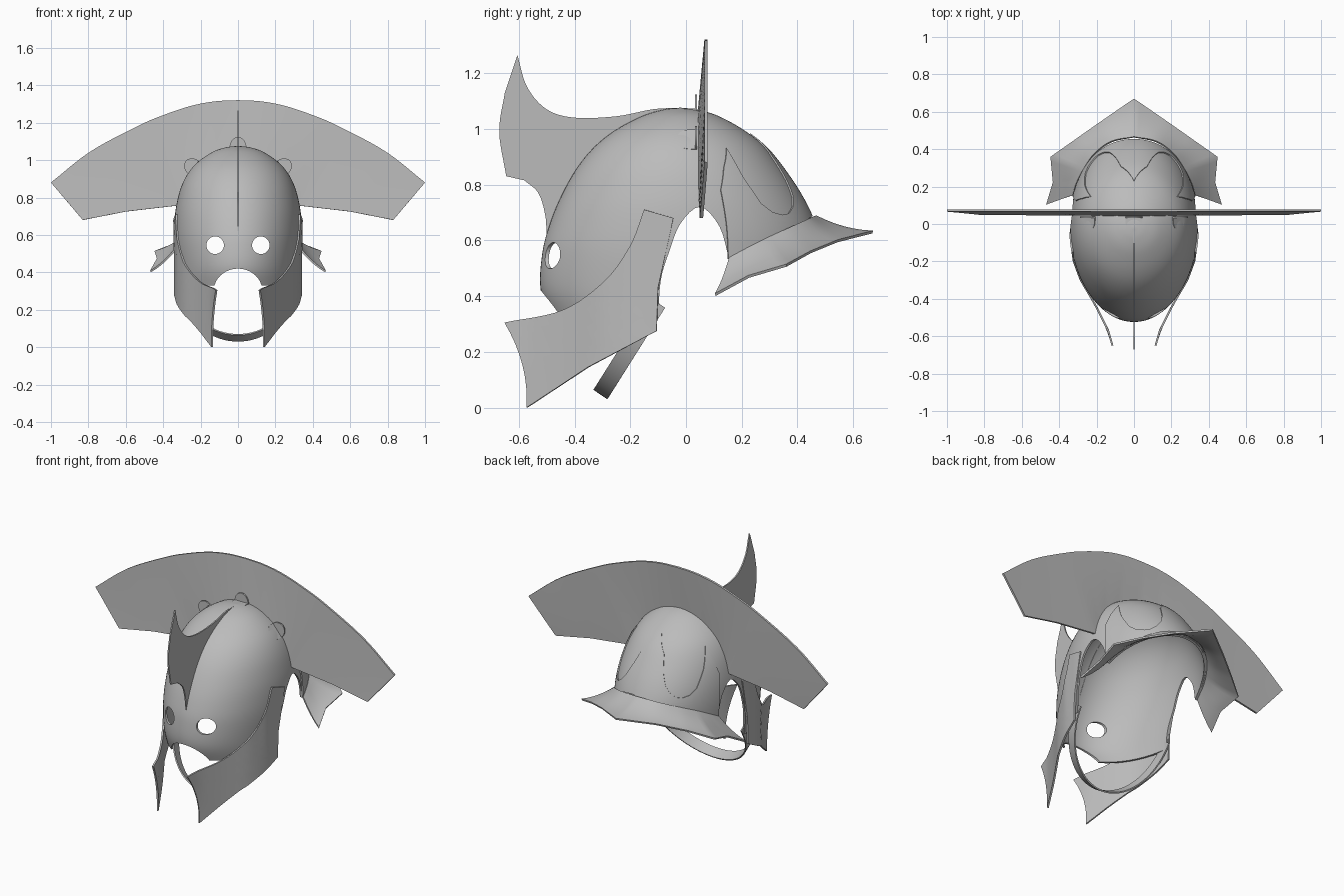
import bpy, bmesh, math
from mathutils import Vector, Matrix

if "Cube" in bpy.data.objects:
    bpy.data.objects.remove(bpy.data.objects["Cube"])

steel = bpy.data.materials.new("plain grey metal")
steel.use_nodes = True
steel.diffuse_color = (0.5, 0.5, 0.5, 1)
steel.node_tree.nodes["Principled BSDF"].inputs["Base Color"].default_value = (0.5, 0.5, 0.5, 1)
parts = []


def spline(pts, steps=6):
    """Smooth curve through points of any dimension."""
    pts = [Vector(p) for p in pts]
    ext = [2 * pts[0] - pts[1]] + pts + [2 * pts[-1] - pts[-2]]
    out = []
    for a, b, c, d in zip(ext, ext[1:], ext[2:], ext[3:]):
        for i in range(steps):
            t = i / steps
            out.append(0.5 * (2 * b + (c - a) * t + (2 * a - 5 * b + 4 * c - d) * t ** 2
                              + (3 * b - a - 3 * c + d) * t ** 3))
    return out + [pts[-1]]


def straight(pts, steps=6):
    """Evenly divided polyline, matched in count to spline()."""
    pts = [Vector(p) for p in pts]
    return [a.lerp(b, i / steps) for a, b in zip(pts, pts[1:]) for i in range(steps)] + [pts[-1]]


def interp(table, x):
    for (x0, y0), (x1, y1) in zip(table, table[1:]):
        if x <= x1:
            return y0 + (y1 - y0) * (x - x0) / (x1 - x0)
    return table[-1][1]


def finish(name, bm, thickness=0, mirror=False):
    bmesh.ops.remove_doubles(bm, verts=bm.verts, dist=1e-5)
    bmesh.ops.recalc_face_normals(bm, faces=bm.faces)
    mesh = bpy.data.meshes.new(name)
    bm.to_mesh(mesh)
    bm.free()
    mesh.materials.append(steel)
    obj = bpy.data.objects.new(name, mesh)
    bpy.context.collection.objects.link(obj)
    if mirror:
        obj.modifiers.new("mirror", 'MIRROR')
    if thickness:
        mod = obj.modifiers.new("thickness", 'SOLIDIFY')
        mod.thickness = thickness
        mod.offset = 0
        parts.append(obj)
    return obj


def sheet(name, rows, thickness, mirror=False):
    bm = bmesh.new()
    grid = [[bm.verts.new(p) for p in row] for row in rows]
    for r, s in zip(grid, grid[1:]):
        for i in range(len(r) - 1):
            bm.faces.new((r[i], r[i + 1], s[i + 1], s[i]))
    return finish(name, bm, thickness, mirror)


def flat(name, outlines, thickness, mirror=False):
    bm = bmesh.new()
    for pts in outlines:
        bm.faces.new([bm.verts.new(p) for p in pts])
    return finish(name, bm, thickness, mirror)


def cutter(pts, direction):
    bm = bmesh.new()
    face = bm.faces.new([bm.verts.new(p) for p in pts])
    new = bmesh.ops.extrude_face_region(bm, geom=[face])["geom"]
    bmesh.ops.translate(bm, vec=direction, verts=[v for v in new if isinstance(v, bmesh.types.BMVert)])
    obj = finish("cutter", bm)
    obj.hide_render = True
    return obj


# Bowl levels: height, half width, front y, back y
levels = spline([(.30, .32, -.47, .46), (.42, .325, -.515, .47), (.55, .335, -.51, .47),
                 (.65, .335, -.485, .455), (.75, .325, -.445, .41), (.85, .30, -.39, .345),
                 (.93, .26, -.325, .28), (.99, .205, -.25, .205), (1.04, .13, -.155, .115),
                 (1.063, .06, -.08, .04), (1.07, 0, -.02, -.02)])
CY = -.02


def bowl_point(level, angle, grow=0):
    z, w, front, back = level
    reach = back - CY if math.cos(angle) > 0 else CY - front
    return Vector(((w + grow) * math.sin(angle), CY + (reach + grow) * math.cos(angle), z))


def level_at(z):
    for a, b in zip(levels, levels[1:]):
        if z <= b[0]:
            return a.lerp(b, (z - a[0]) / (b[0] - a[0]))


bowl = sheet("helmet_bowl", [[bowl_point(l, math.tau * i / 96) for i in range(97)] for l in levels], .012)

# Openings: lower rim with ear arches, mouth arch and eye holes
ear = spline([(-.1, .33), (-.09, .46), (-.06, .56), (-.02, .66), (.05, .72), (.12, .65), (.155, .53)], 4)
rim = [(-1, .33)] + [tuple(p) for p in ear] + [(.25, .585), (.37, .64), (.46, .68), (1, .72), (1, -.5), (-1, -.5)]
cutters = [cutter([(-1, y, z) for y, z in rim], (2, 0, 0))]
mouth = [(.13 * math.cos(math.pi * i / 20), -1, .3 + .12 * math.sin(math.pi * i / 20)) for i in range(21)]
cutters.append(cutter(mouth + [(-.13, -1, .1), (.13, -1, .1)], (0, .8, 0)))
for side in (-1, 1):
    ring = [math.tau * i / 32 for i in range(32)]
    cutters.append(cutter([(side * .122 + .047 * math.cos(a), -1, .545 + .047 * math.sin(a)) for a in ring], (0, .8, 0)))
for c in cutters:
    mod = bowl.modifiers.new("opening", 'BOOLEAN')
    mod.operation = 'DIFFERENCE'
    mod.object = c

# Raised brow panel on the back with two rounded lobes
edge = [(0, .98), (14, .9), (18, .82), (23, .755), (28, .72), (34, .695), (39, .69), (45, .7), (50, .73),
        (55, .82), (58, .93), (65, .86), (70, .78)]
rows = []
for deg in range(71):
    a = math.radians(deg)
    top, low = interp(edge, deg), .685 - .232 * (1 - math.cos(a))
    rows.append([bowl_point(level_at(low + (top - low) * k / 14), a, .008) for k in range(15)])
sheet("back_brow_panel", rows, .01, True)

# Flared neck guard with pointed back
inner = spline([(0, .465, .685), (.12, .44, .675), (.21, .375, .645), (.27, .29, .605),
                (.305, .22, .57), (.325, .155, .535)])
outer = straight([(0, .67, .63), (.18, .545, .598), (.32, .447, .558), (.445, .36, .51),
                  (.432, .225, .47), (.468, .105, .405)])
rows = []
for a, b in zip(inner, outer):
    rows.append([a.lerp(b, k / 6) - Vector((0, 0, .05 * k / 6 * (1 - k / 6))) for k in range(7)])
sheet("neck_guard", rows, .01, True)

# Cheek guards wrapped around the sides of the face
wrap = [(-.66, .112), (-.57, .138), (-.45, .198), (-.4, .226), (-.3, .285), (-.2, .322), (-.1, .337), (0, .345)]
upper = spline([(-.65, .305), (-.44, .35), (-.29, .455), (-.2, .58), (-.15, .71)])
lower = straight([(-.57, 0), (-.35, .145), (-.105, .275), (-.1, .43), (-.045, .68)])
rows = []
for i, (a, b) in enumerate(zip(upper, lower)):
    row = []
    for k in range(9):
        u = k / 8
        y, z = a.lerp(b, u)
        y += .1 * u * (1 - u) * (1 - i / 24) ** 3
        row.append((interp(wrap, y), y, z))
    rows.append(row)
sheet("cheek_guard", rows, .01, True)

# Chin strap hanging between the cheek guards
start, end, across = Vector((0, -.305, .05)), Vector((0, -.1, .375)), Vector((0, .025, -.017))
rows = []
for i in range(41):
    a = math.pi * (i / 40 - .5)
    p = start.lerp(end, 1 - math.cos(a)) + Vector((.315 * math.sin(a), 0, 0))
    rows.append([p - across, p + across])
sheet("chin_strap", rows, .008)

# Wide transverse crest
outer = spline([(0, 1.32), (.12, 1.314), (.25, 1.29), (.4, 1.24), (.54, 1.18), (.79, 1.045), (1, .88)])
inner = straight([(0, 1.05), (.15, 1.015), (.25, .93), (.3, .84), (.325, .757), (.6, .725), (.83, .68)])
rows = []
for a, b in zip(outer, inner):
    row = []
    for k in range(7):
        x, z = a.lerp(b, k / 6)
        row.append((x, .072 - .025 * k / 6 * (1 - .4 * x), z))
    rows.append(row)
sheet("transverse_crest", rows, .012, True)

# Upright front crest fin
fin = spline([(-.03, 1.075), (-.12, 1.07), (-.25, 1.045), (-.4, 1.04), (-.5, 1.07), (-.57, 1.15), (-.605, 1.265)])
fin += spline([(-.65, 1.13), (-.67, .99), (-.645, .83)])
fin += spline([(-.58, .815), (-.53, .77), (-.505, .69), (-.5, .61)])
fin += spline([(-.47, .68), (-.38, .85), (-.25, .98), (-.03, 1.06)])
flat("front_fin", [[(0, y, z) for y, z in fin]], .008)

# Rounded brackets holding the transverse crest
arc = [math.pi * i / 16 for i in range(17)]
base = [(.045, .04, 0)] + [(.045 * math.cos(a), .01 - .045 * math.sin(a), 0) for a in arc] + [(-.045, .04, 0)]
back = [(.045 * math.cos(a), .036, .055 * math.sin(a)) for a in arc]
for name, x, z, tilt in (("top", 0, 1.068, 0), ("left", .237, .96, 50), ("right", -.237, .96, -50)):
    place = Matrix.Translation((x, 0, z)) @ Matrix.Rotation(math.radians(tilt), 4, 'Y')
    flat(name + "_crest_bracket", [[place @ Vector(p) for p in pts] for pts in (base, back)], .008)

# Apply modifiers, drop cutters, smooth with sharp edges kept
bpy.ops.object.select_all(action='DESELECT')
for obj in parts:
    obj.select_set(True)
bpy.context.view_layer.objects.active = bowl
bpy.ops.object.convert(target='MESH')
for c in cutters:
    bpy.data.objects.remove(c)
bpy.ops.object.shade_smooth_by_angle(angle=math.radians(35))
